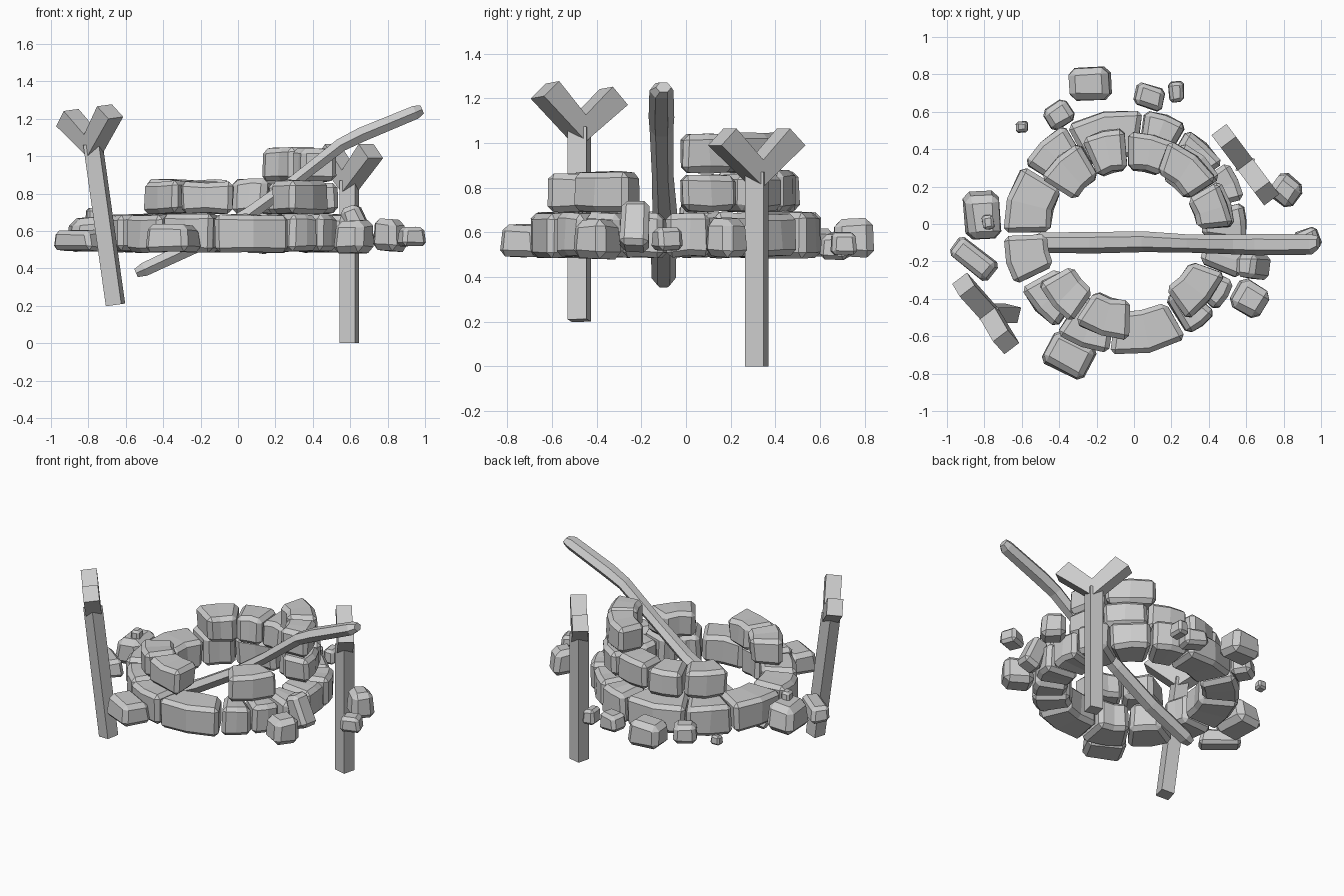
import bpy, bmesh, math, random
from mathutils import Vector, Matrix, Euler

if "Cube" in bpy.data.objects:
    bpy.data.objects.remove(bpy.data.objects["Cube"])
random.seed(7)


def finish(bm, name, chamfer=0.0):
    bmesh.ops.recalc_face_normals(bm, faces=bm.faces)
    if chamfer:
        sharp = [e for e in bm.edges if e.calc_face_angle(0) > 0.7]
        bmesh.ops.bevel(bm, geom=sharp, offset=chamfer, segments=1,
                        affect='EDGES', clamp_overlap=True)
    me = bpy.data.meshes.new(name)
    bm.to_mesh(me)
    bm.free()
    ob = bpy.data.objects.new(name, me)
    bpy.context.collection.objects.link(ob)
    return ob


def jitter(bm, amount):
    for v in bm.verts:
        v.co += Vector([random.uniform(-amount, amount) for _ in range(3)])


def loft(bm, rings):
    # skin closed rings of points and cap both ends
    rows = [[bm.verts.new(p) for p in ring] for ring in rings]
    n = len(rows[0])
    for a, b in zip(rows, rows[1:]):
        for i in range(n):
            bm.faces.new((a[i], a[(i + 1) % n], b[(i + 1) % n], b[i]))
    bm.faces.new(rows[0])
    bm.faces.new(rows[-1])


def arc_stone(name, centre, r0, r1, a0, a1, z0, z1):
    # wedge-shaped wall stone between two angles
    bm = bmesh.new()
    r1 += random.uniform(-0.015, 0.015)
    r0 += random.uniform(-0.015, 0.015)
    z1 += random.uniform(-0.01, 0.005)
    rings = []
    for t in (0, 0.5, 1):
        a = math.radians(a0 + 0.7 + (a1 - a0 - 1.4) * t)
        rings.append([(centre[0] + r * math.cos(a), centre[1] + r * math.sin(a), z)
                      for r, z in ((r0, z0), (r1, z0), (r1, z1), (r0, z1))])
    loft(bm, rings)
    jitter(bm, 0.008)
    finish(bm, name, 0.026)


def loose_stone(name, loc, size, turn=0, tilt=0):
    bm = bmesh.new()
    bmesh.ops.create_cube(bm, size=1)
    for v in bm.verts:
        shrink = 0.86 if v.co.z > 0 else 1.0
        v.co = Vector((v.co.x * size[0] * shrink, v.co.y * size[1] * shrink, v.co.z * size[2]))
    jitter(bm, min(size) * 0.07)
    rot = Euler((0, math.radians(tilt), math.radians(turn))).to_matrix().to_4x4()
    bmesh.ops.transform(bm, matrix=Matrix.Translation(loc) @ rot, verts=bm.verts)
    finish(bm, name, min(size) * 0.2)


# three courses of the broken well wall
courses = [
    ("lower_wall_stone", (-0.04, -0.04), 0.42, 0.65, 0.49, 0.69,
     [(-5, 15), (15, 35), (35, 60), (60, 82), (82, 120), (120, 147), (147, 181),
      (182, 207), (207, 235), (235, 262), (262, 300), (300, 318), (318, 336), (336, 355)]),
    ("middle_wall_stone", (-0.02, -0.06), 0.36, 0.565, 0.695, 0.87,
     [(4, 32), (32, 62), (62, 92), (92, 118), (118, 148),
      (207, 237), (237, 270), (303, 338)]),
    ("top_wall_stone", (-0.02, -0.06), 0.37, 0.56, 0.87, 1.04, [(4, 32), (32, 68)]),
]
for name, c, r0, r1, z0, z1, spans in courses:
    for a0, a1 in spans:
        arc_stone(name, c, r0, r1, a0, a1, z0, z1)

# fallen stones around the wall
for loc, size, turn, tilt in [
    ((-0.235, 0.745, 0.575), (0.24, 0.19, 0.17), 4, 0),
    ((-0.40, 0.585, 0.555), (0.15, 0.14, 0.13), 35, 0),
    ((-0.60, 0.52, 0.53), (0.065, 0.06, 0.06), 0, 0),
    ((0.085, 0.68, 0.54), (0.16, 0.13, 0.11), -15, 5),
    ((0.225, 0.705, 0.55), (0.085, 0.12, 0.10), 5, 0),
    ((0.815, 0.185, 0.58), (0.16, 0.16, 0.17), -38, 0),
    ((0.93, -0.085, 0.57), (0.13, 0.12, 0.10), 20, 0),
    ((0.62, -0.405, 0.575), (0.19, 0.18, 0.17), -30, 0),
    ((0.635, -0.23, 0.63), (0.12, 0.14, 0.22), -5, -22),
    ((-0.35, -0.70, 0.56), (0.26, 0.20, 0.14), -28, 0),
    ((-0.81, 0.045, 0.585), (0.19, 0.26, 0.18), 3, 0),
    ((-0.78, 0.01, 0.69), (0.07, 0.08, 0.07), 10, 0),
    ((-0.86, -0.185, 0.55), (0.27, 0.12, 0.11), -38, 0),
]:
    loose_stone("fallen_stone", loc, size, turn, tilt)

# crooked wooden beam lying through the ring
bm = bmesh.new()
path = [((-0.545, -0.10, 0.375), 0.03), ((-0.50, -0.10, 0.395), 0.047),
        ((-0.22, -0.10, 0.525), 0.05), ((0.06, -0.095, 0.69), 0.048),
        ((0.30, -0.105, 0.865), 0.042), ((0.55, -0.11, 1.06), 0.046),
        ((0.66, -0.11, 1.115), 0.05), ((0.95, -0.11, 1.235), 0.047),
        ((0.985, -0.10, 1.25), 0.03)]
rings = []
for i, (p, r) in enumerate(path):
    d = (Vector(path[min(i + 1, len(path) - 1)][0]) - Vector(path[max(i - 1, 0)][0])).normalized()
    side = Vector((0, 1, 0))
    up = d.cross(side).normalized()
    rings.append([Vector(p) + side * r * 1.15 * math.cos(k * math.pi / 3)
                  + up * r * 0.9 * math.sin(k * math.pi / 3) for k in range(6)])
loft(bm, rings)
finish(bm, "wooden_beam")


# forked roller posts
def forked_post(name, base, lean):
    place = Matrix.Translation(base) @ Matrix.Rotation(math.radians(lean), 4, 'Y')
    bm = bmesh.new()
    h = 0.043
    corners = [Matrix.Rotation(math.radians(-14), 3, 'Z') @ Vector((x, y, 0))
               for x, y in ((-h, -h), (h, -h), (h, h), (-h, h))]
    loft(bm, [[c + Vector((0, 0, z)) for c in corners] for z in (0, 0.87)])
    bmesh.ops.transform(bm, matrix=place, verts=bm.verts)
    finish(bm, name)
    # Y-shaped head
    bm = bmesh.new()
    half = [(0.15, 0.14), (0.235, 0.065), (0.05, -0.08)]
    outline = [(0, 0)] + half + [(0, -0.12)] + [(-x, z) for x, z in reversed(half)]
    u, v = Vector((0.6, -0.8, 0)), Vector((0.8, 0.6, 0))
    loft(bm, [[u * x + v * s + Vector((0, 0, 0.925 + z)) for x, z in outline]
              for s in (-0.05, 0.05)])
    bmesh.ops.transform(bm, matrix=place, verts=bm.verts)
    finish(bm, name + "_fork")


forked_post("right_post", (0.595, 0.317, 0), 0)
forked_post("left_post", (-0.655, -0.478, 0.205), -8)
